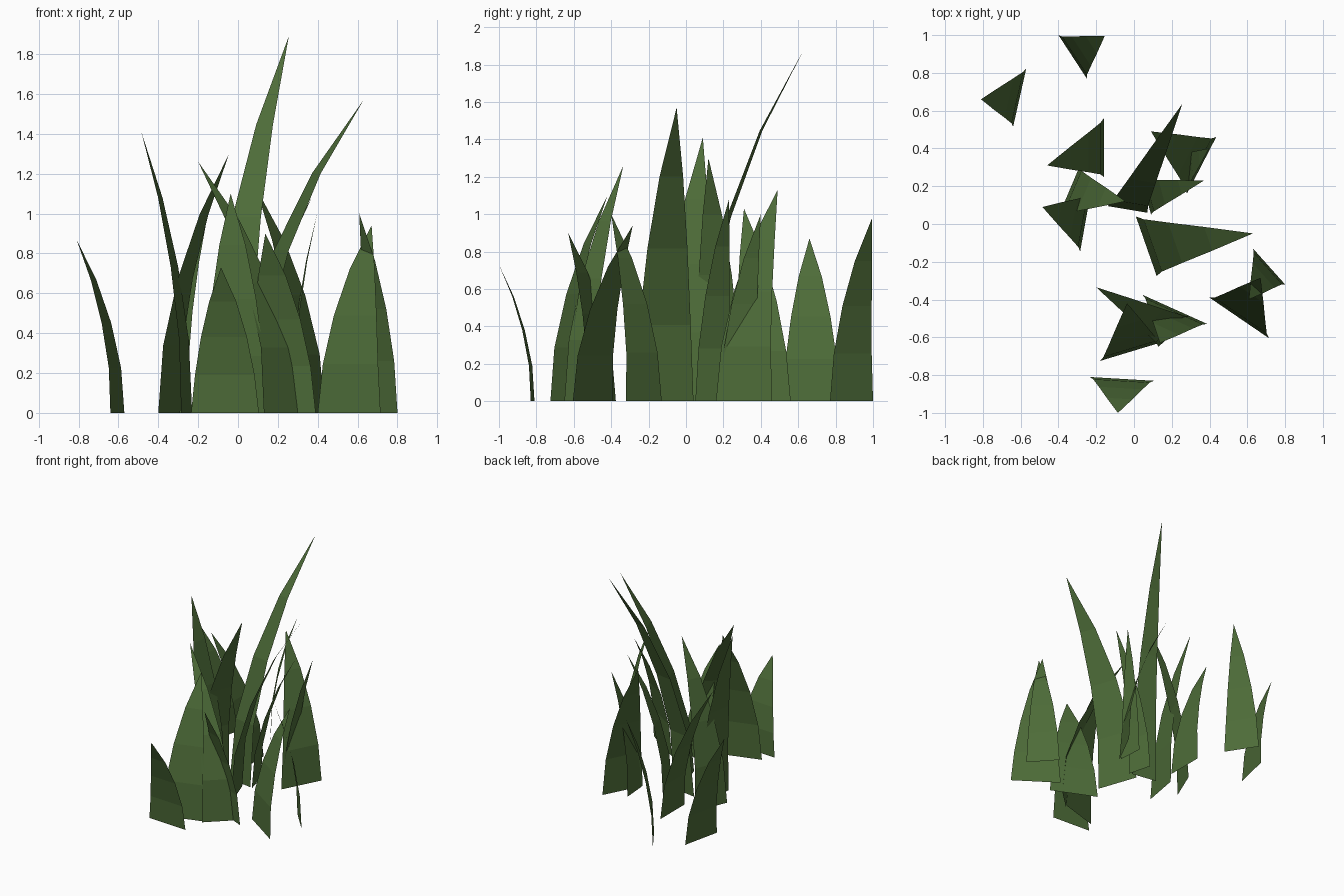
import bpy
from mathutils import Vector

cube = bpy.data.objects.get("Cube")
if cube:
    bpy.data.objects.remove(cube, do_unlink=True)

# One grass green for every blade
green = bpy.data.materials.new("grass_green")
green.use_nodes = True
color = (0.075, 0.15, 0.04, 1)
green.diffuse_color = color
bsdf = green.node_tree.nodes["Principled BSDF"]
bsdf.inputs["Base Color"].default_value = color
bsdf.inputs["Roughness"].default_value = 0.9

# Shared blade profile: height, lean and width as fractions, below the tip
PROFILE = [(0, 0, 1), (0.26, 0.06, 0.88), (0.52, 0.27, 0.68), (0.765, 0.58, 0.4)]


def blade(name, left, right, tip):
    """Bent, tapering flat strip from a base edge on the ground to a tip."""
    a, b, t = Vector((*left, 0)), Vector((*right, 0)), Vector(tip)
    middle, half = (a + b) / 2, (b - a) / 2
    lean = Vector((t.x - middle.x, t.y - middle.y, 0))
    verts = []
    for height, bend, width in PROFILE:
        centre = middle + lean * bend + Vector((0, 0, t.z * height))
        verts += [centre - half * width, centre + half * width]
    verts.append(t)
    last = len(verts) - 1
    faces = [(i, i + 1, i + 3, i + 2) for i in range(0, last - 2, 2)]
    faces.append((last - 2, last - 1, last))
    mesh = bpy.data.meshes.new(name)
    mesh.from_pydata(verts, [], faces)
    mesh.materials.append(green)
    obj = bpy.data.objects.new(name, mesh)
    bpy.context.collection.objects.link(obj)


# Blades: base corners, then tip
blade("back_blade", (-0.40, 1.0), (-0.25, 0.77), (-0.155, 0.995, 0.98))
blade("back_right_blade", (-0.57, 0.825), (-0.64, 0.515), (-0.81, 0.66, 0.87))
blade("rear_right_blade", (-0.16, 0.56), (-0.16, 0.25), (-0.46, 0.31, 1.03))
blade("mid_right_blade", (-0.29, 0.30), (-0.40, 0.04), (-0.045, 0.12, 1.30))
blade("outer_right_blade", (-0.23, 0.16), (-0.285, -0.145), (-0.485, 0.09, 1.41))
blade("tallest_blade", (-0.14, 0.095), (0.07, 0.06), (0.255, 0.635, 1.89))
blade("rear_left_blade", (0.435, 0.46), (0.28, 0.16), (0.09, 0.49, 1.13))
blade("rear_left_small_blade", (0.265, 0.38), (0.28, 0.18), (0.397, 0.40, 1.0))
blade("mid_left_blade", (0.04, 0.24), (0.09, 0.05), (0.37, 0.23, 1.08))
blade("long_left_blade", (0.01, 0.04), (0.12, -0.275), (0.63, -0.05, 1.57))
blade("left_small_blade", (0.63, -0.13), (0.80, -0.32), (0.608, -0.40, 1.0))
blade("left_wide_blade", (0.40, -0.39), (0.715, -0.605), (0.67, -0.285, 0.94))
blade("front_tall_blade", (0.13, -0.65), (0.30, -0.49), (-0.2, -0.335, 1.26))
blade("front_wide_blade", (-0.18, -0.725), (0.15, -0.625), (-0.037, -0.42, 1.10))
blade("front_left_blade", (0.045, -0.375), (0.39, -0.53), (0.137, -0.63, 0.90))
blade("front_blade", (-0.235, -0.81), (0.105, -0.83), (-0.085, -1.0, 0.73))
